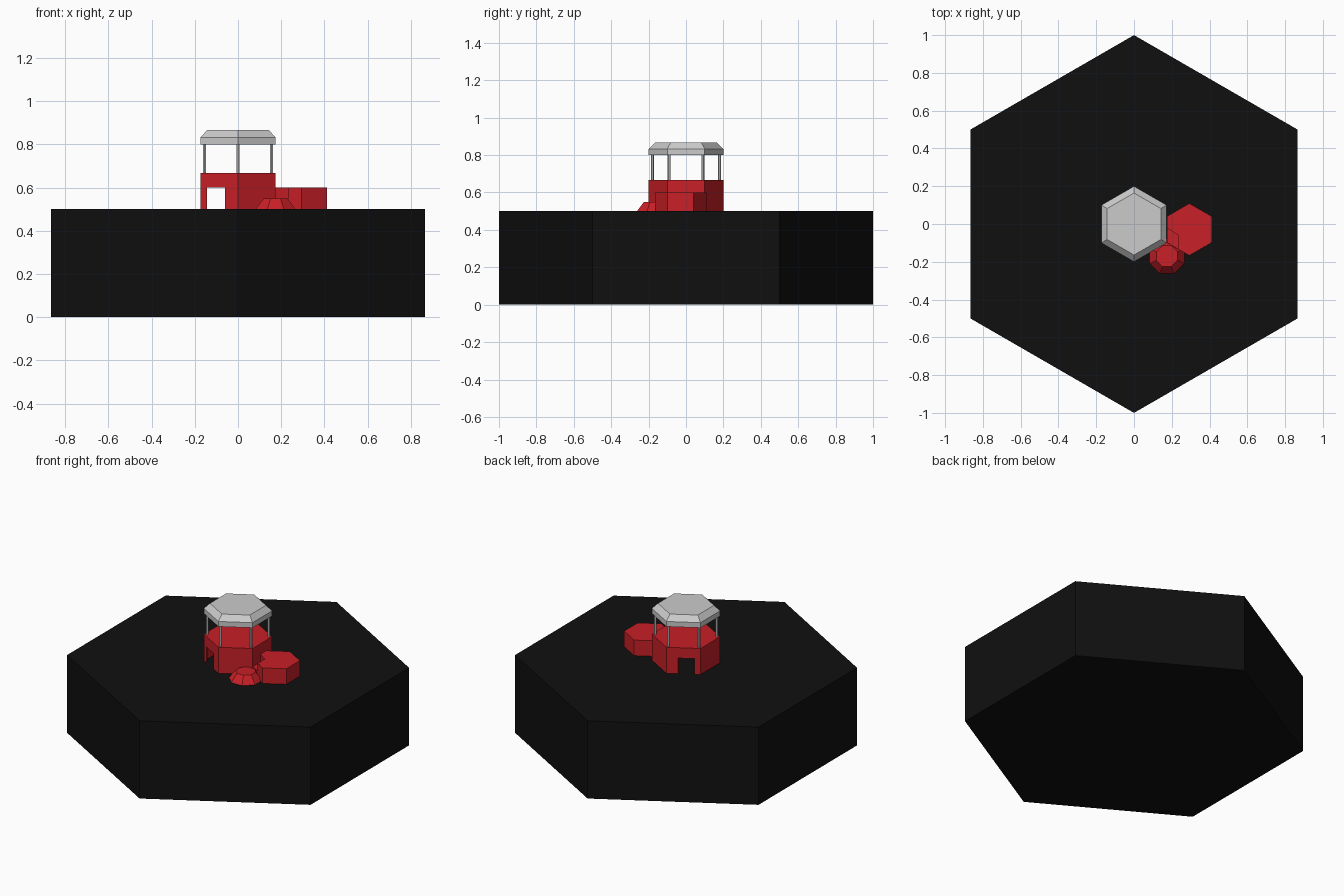
import bpy, bmesh
from math import cos, sin, pi

if "Cube" in bpy.data.objects:
    bpy.data.objects.remove(bpy.data.objects["Cube"])


def material(name, rgb):
    m = bpy.data.materials.new(name)
    m.diffuse_color = (*rgb, 1)
    m.use_nodes = True
    m.node_tree.nodes["Principled BSDF"].inputs["Base Color"].default_value = m.diffuse_color
    return m


BLACK = material("black", (0.005, 0.005, 0.005))
RED = material("red", (0.58, 0.014, 0.02))


def stack(name, rings, center=(0, 0), sides=6, turn=pi / 6, mat=None):
    """Polygonal solid from (radius, z) rings, capped at both ends."""
    bm = bmesh.new()
    loops = [[bm.verts.new((center[0] + r * cos(turn + 2 * pi * i / sides),
                            center[1] + r * sin(turn + 2 * pi * i / sides), z))
              for i in range(sides)] for r, z in rings]
    bm.faces.new(loops[0][::-1])
    bm.faces.new(loops[-1])
    for a, b in zip(loops, loops[1:]):
        for i in range(sides):
            j = (i + 1) % sides
            bm.faces.new((a[i], a[j], b[j], b[i]))
    me = bpy.data.meshes.new(name)
    bm.to_mesh(me)
    bm.free()
    ob = bpy.data.objects.new(name, me)
    bpy.context.collection.objects.link(ob)
    if mat:
        me.materials.append(mat)
    return ob


def prism_cutter(name, outline, z0, z1):
    """Vertical prism over a small outline."""
    bm = bmesh.new()
    face = bm.faces.new([bm.verts.new((x, y, z0)) for x, y in outline])
    new = bmesh.ops.extrude_face_region(bm, geom=[face])["geom"]
    top = [v for v in new if isinstance(v, bmesh.types.BMVert)]
    bmesh.ops.translate(bm, verts=top, vec=(0, 0, z1 - z0))
    bmesh.ops.recalc_face_normals(bm, faces=bm.faces)
    me = bpy.data.meshes.new(name)
    bm.to_mesh(me)
    bm.free()
    ob = bpy.data.objects.new(name, me)
    bpy.context.collection.objects.link(ob)
    return ob


def cut(target, cutter):
    mod = target.modifiers.new("cut_" + cutter.name, 'BOOLEAN')
    mod.operation = 'DIFFERENCE'
    mod.solver = 'EXACT'
    mod.object = cutter
    cutter.hide_render = True
    cutter.hide_viewport = True


# Hexagonal ground block
stack("base_tile", [(1, 0), (1, 0.5)], mat=BLACK)

# Hollow tower with a doorway through both left-hand walls
tower = stack("tower_walls", [(0.2, 0.5), (0.2, 0.667)], mat=RED)
cut(tower, stack("tower_hollow_cutter", [(0.19, 0.45), (0.19, 0.655)]))
cut(tower, prism_cutter("doorway_cutter",
                        [(-0.143, -0.3), (-0.06, -0.3), (-0.06, 0.3), (-0.143, 0.3)],
                        0.45, 0.6))

# Roof posts near the six corners
for k in range(6):
    a = pi / 6 + k * pi / 3
    stack(f"roof_post_{k + 1}", [(0.008, 0.66), (0.008, 0.805)],
          (0.18 * cos(a), 0.18 * sin(a)))

# Bevelled roof slab
stack("roof", [(0.2, 0.8), (0.2, 0.833), (0.164, 0.867)])

# Side room with a notch toward the small mound
room = stack("side_room", [(0.138, 0.5), (0.138, 0.6)], (0.293, -0.029), mat=RED)
cut(room, prism_cutter("notch_cutter",
                       [(0.16, -0.02), (0.173, -0.02), (0.233, -0.06),
                        (0.233, -0.2), (0.16, -0.2)], 0.55, 0.7))

# Small octagonal mound with sloping sides
stack("small_mound", [(0.1, 0.5), (0.06, 0.549)], (0.174, -0.17), 8, pi / 8, RED)
